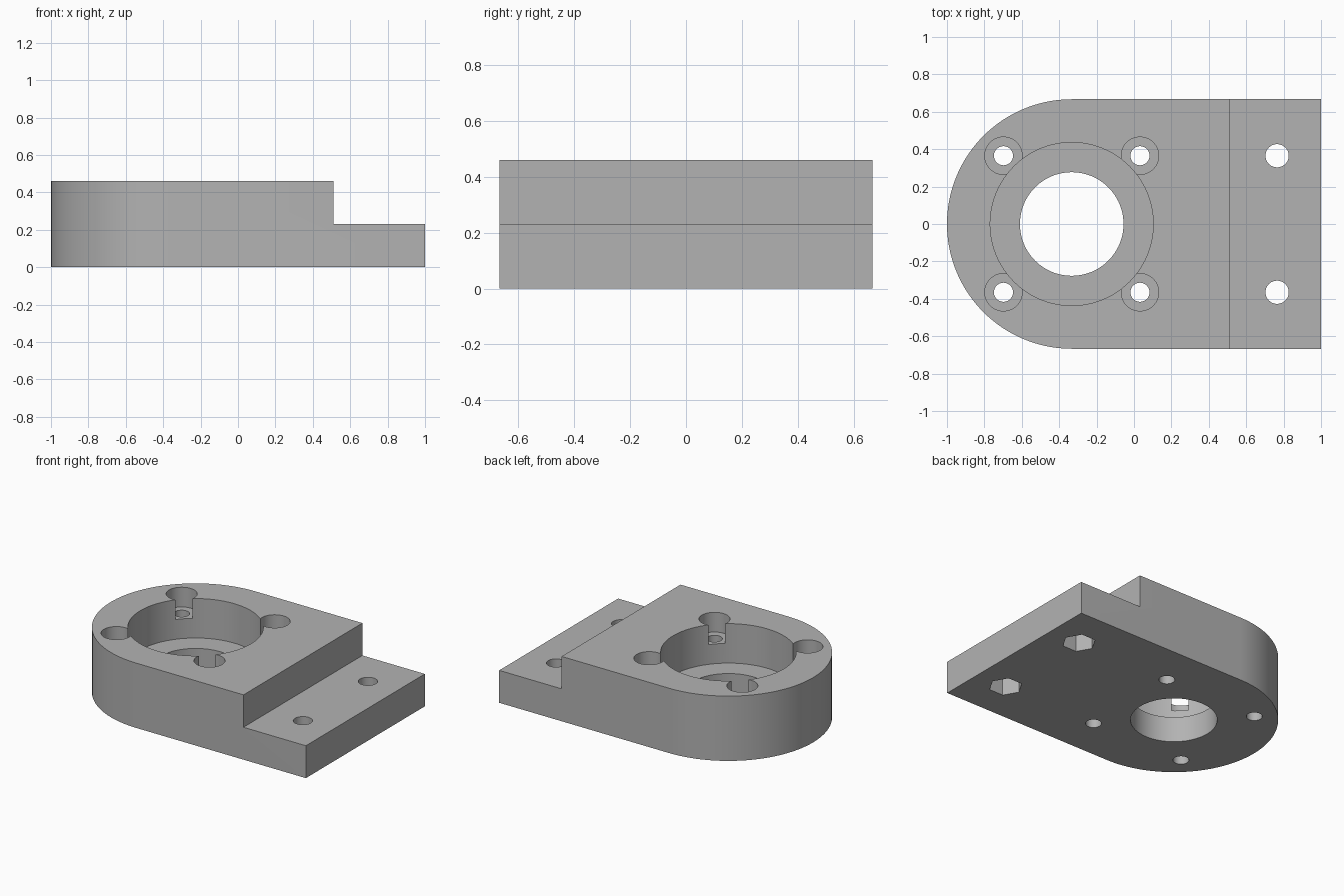
import bpy
import bmesh
import math

cube = bpy.data.objects.get("Cube")
if cube:
    bpy.data.objects.remove(cube, do_unlink=True)

HALF_WIDTH = 0.667
HEIGHT = 0.46
STEP_X, STEP_Z = 0.51, 0.23
BORE_X = -0.333
HOLE_OFFSET = 0.365
FOOT_HOLE_X = 0.765

grey = bpy.data.materials.new("plain grey")
grey.use_nodes = True
colour = (0.45, 0.45, 0.45, 1)
grey.diffuse_color = colour
grey.node_tree.nodes["Principled BSDF"].inputs["Base Color"].default_value = colour


def prism(name, outline, z0, z1):
    """Extrude a flat outline from z0 up to z1."""
    bm = bmesh.new()
    face = bm.faces.new([bm.verts.new((x, y, z0)) for x, y in outline])
    top = bmesh.ops.extrude_face_region(bm, geom=[face])["geom"]
    verts = [v for v in top if isinstance(v, bmesh.types.BMVert)]
    bmesh.ops.translate(bm, verts=verts, vec=(0, 0, z1 - z0))
    bmesh.ops.recalc_face_normals(bm, faces=bm.faces)
    mesh = bpy.data.meshes.new(name)
    bm.to_mesh(mesh)
    bm.free()
    mesh.materials.append(grey)
    obj = bpy.data.objects.new(name, mesh)
    bpy.context.collection.objects.link(obj)
    return obj


def circle(x, y, radius, sides=64):
    return [(x + radius * math.cos(math.tau * i / sides),
             y + radius * math.sin(math.tau * i / sides)) for i in range(sides)]


# Body: straight block with one fully rounded end
arc = [(BORE_X + HALF_WIDTH * math.cos(a), HALF_WIDTH * math.sin(a))
       for a in (math.pi * (0.5 + i / 64) for i in range(65))]
body = prism("motor_mount", [(1, -HALF_WIDTH), (1, HALF_WIDTH)] + arc, 0, HEIGHT)

# Step that leaves the thin foot
cutters = [prism("step_cutter", [(STEP_X, -1), (1.2, -1), (1.2, 1), (STEP_X, 1)],
                 STEP_Z, 1)]

# Central recess and bore
cutters.append(prism("recess_cutter", circle(BORE_X, 0, 0.436, 96), 0.18, 1))
cutters.append(prism("bore_cutter", circle(BORE_X, 0, 0.277, 96), -0.1, 0.3))

for sy in (-1, 1):
    y = sy * HOLE_OFFSET
    # Counterbored screw holes around the bore
    for sx in (-1, 1):
        x = BORE_X + sx * HOLE_OFFSET
        cutters.append(prism("counterbore_cutter", circle(x, y, 0.1), 0.32, 1))
        cutters.append(prism("screw_hole_cutter", circle(x, y, 0.051, 48), -0.1, 0.4))
    # Foot holes with hexagonal nut pockets underneath
    cutters.append(prism("foot_hole_cutter", circle(FOOT_HOLE_X, y, 0.062, 48), -0.1, 0.4))
    cutters.append(prism("nut_pocket_cutter", circle(FOOT_HOLE_X, y, 0.109, 6), -0.1, 0.12))

# Cut everything out of the body
bpy.context.view_layer.objects.active = body
for cutter in cutters:
    cut = body.modifiers.new(cutter.name, "BOOLEAN")
    cut.operation = "DIFFERENCE"
    cut.solver = "EXACT"
    cut.object = cutter
    bpy.ops.object.modifier_apply(modifier=cut.name)
    bpy.data.objects.remove(cutter, do_unlink=True)

bpy.ops.object.select_all(action="DESELECT")
body.select_set(True)
bpy.ops.object.shade_smooth_by_angle(angle=math.radians(30))
